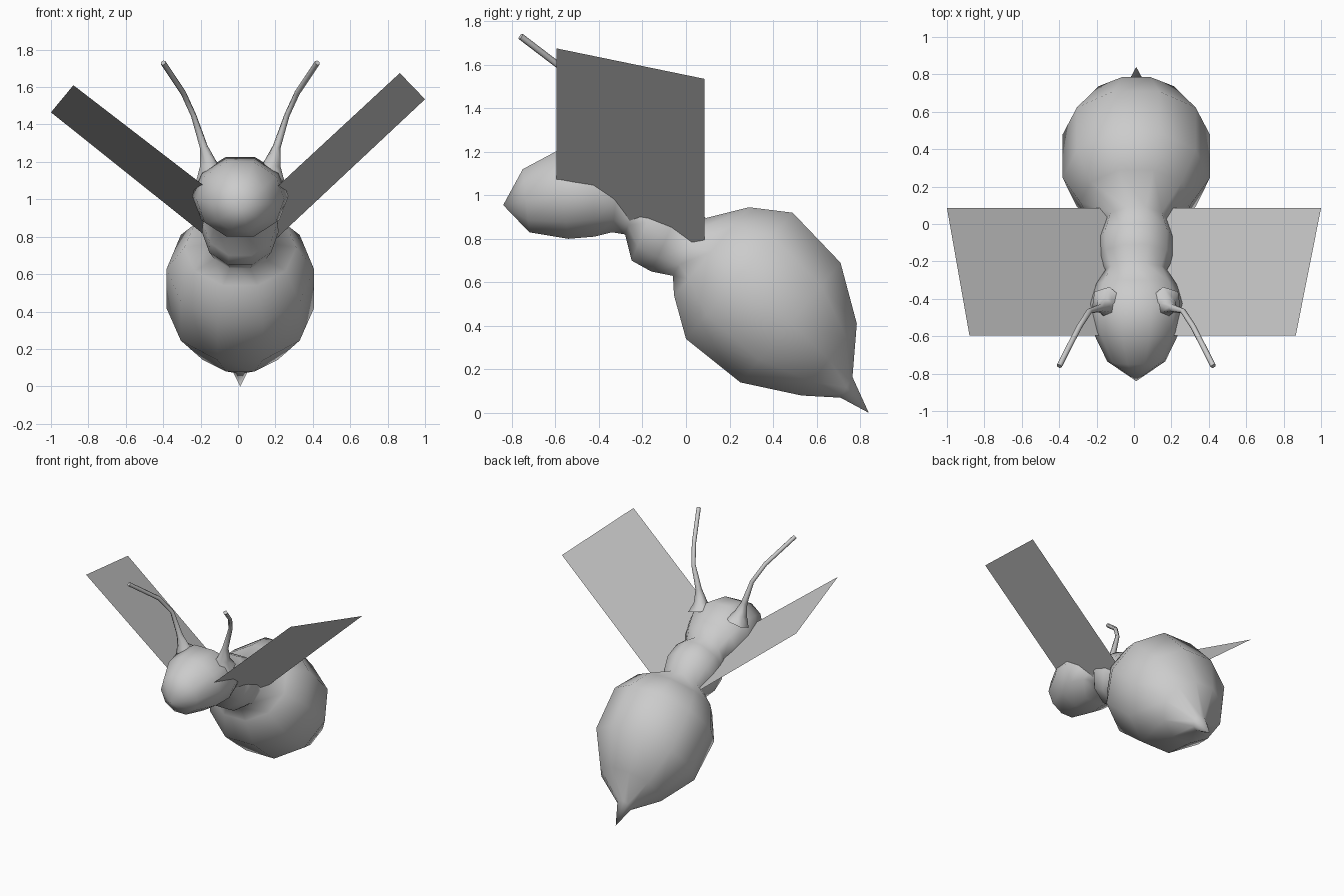
import bpy, bmesh, math
from mathutils import Vector

if "Cube" in bpy.data.objects:
    bpy.data.objects.remove(bpy.data.objects["Cube"])

CX = 0.012   # the body sits a hair right of centre between the wings
SIDES = 10


def make_object(name, bm):
    bmesh.ops.recalc_face_normals(bm, faces=bm.faces[:])
    me = bpy.data.meshes.new(name)
    bm.to_mesh(me)
    bm.free()
    ob = bpy.data.objects.new(name, me)
    bpy.context.collection.objects.link(ob)
    return ob


def loft(name, start, rings, end):
    """Skin tilted oval rings (top y,z, bottom y,z, half width) between two tips."""
    bm = bmesh.new()
    loops = []
    for ty, tz, by, bz, hw in rings:
        c = Vector((CX, (ty + by) / 2, (tz + bz) / 2))
        up = Vector((0, (ty - by) / 2, (tz - bz) / 2)) / math.cos(math.pi / SIDES)
        loops.append([bm.verts.new(c + Vector((hw, 0, 0)) * math.cos(a) + up * math.sin(a))
                      for a in (2 * math.pi * i / SIDES for i in range(SIDES))])
    tips = [bm.verts.new((CX, *p)) for p in (start, end)]
    for i in range(SIDES):
        j = (i + 1) % SIDES
        for a, b in zip(loops, loops[1:]):
            bm.faces.new((a[i], a[j], b[j], b[i]))
        bm.faces.new((tips[0], loops[0][j], loops[0][i]))
        bm.faces.new((tips[1], loops[-1][i], loops[-1][j]))
    for f in bm.faces:
        f.smooth = True
    return make_object(name, bm)


# One continuous body: head, thorax, abdomen, stinger
loft("body", (-0.84, 0.955), [
    (-0.75, 1.12, -0.72, 0.83, 0.155),   # face
    (-0.60, 1.20, -0.54, 0.80, 0.235),
    (-0.43, 1.225, -0.42, 0.81, 0.258),  # head at its widest
    (-0.30, 1.13, -0.34, 0.83, 0.215),
    (-0.21, 1.04, -0.28, 0.82, 0.165),   # neck
    (-0.11, 1.05, -0.25, 0.70, 0.20),    # thorax
    (0.00, 1.00, -0.16, 0.65, 0.205),
    (0.09, 0.895, -0.06, 0.63, 0.17),    # waist
    (0.29, 0.945, -0.055, 0.54, 0.30),   # abdomen
    (0.49, 0.92, 0.00, 0.34, 0.393),
    (0.71, 0.69, 0.25, 0.14, 0.393),
    (0.785, 0.41, 0.53, 0.08, 0.25),
    (0.765, 0.165, 0.71, 0.07, 0.055),   # stinger
], (0.84, 0.0))


# Antennae: tapered tubes flaring into the head
PATH = [(0.155, -0.42, 1.13, 6.0), (0.172, -0.44, 1.19, 3.2), (0.195, -0.45, 1.28, 1.5),
        (0.25, -0.465, 1.45, 1.0), (0.305, -0.55, 1.57, 1.0), (0.412, -0.76, 1.73, 1.0)]
for side, label in ((1, "right"), (-1, "left")):
    cu = bpy.data.curves.new(label + "_antenna", 'CURVE')
    cu.dimensions = '3D'
    cu.bevel_depth = 0.015
    cu.bevel_resolution = 1
    cu.use_fill_caps = True
    sp = cu.splines.new('POLY')
    sp.points.add(len(PATH) - 1)
    for p, (x, y, z, r) in zip(sp.points, PATH):
        p.co = (CX + side * x, y, z, 1)
        p.radius = r
    sp.use_smooth = True
    bpy.context.collection.objects.link(bpy.data.objects.new(label + "_antenna", cu))


# Wings: flat single sheets, roots buried in the body
for name, corners in (
    ("right_wing", [(0.12, -0.595, 0.985), (0.865, -0.595, 1.675), (1.0, 0.085, 1.535), (0.13, 0.085, 0.72)]),
    ("left_wing", [(-0.12, -0.595, 1.025), (-0.88, -0.595, 1.61), (-1.0, 0.085, 1.465), (-0.13, 0.085, 0.77)]),
):
    bm = bmesh.new()
    bm.faces.new([bm.verts.new(c) for c in corners])
    make_object(name, bm)
